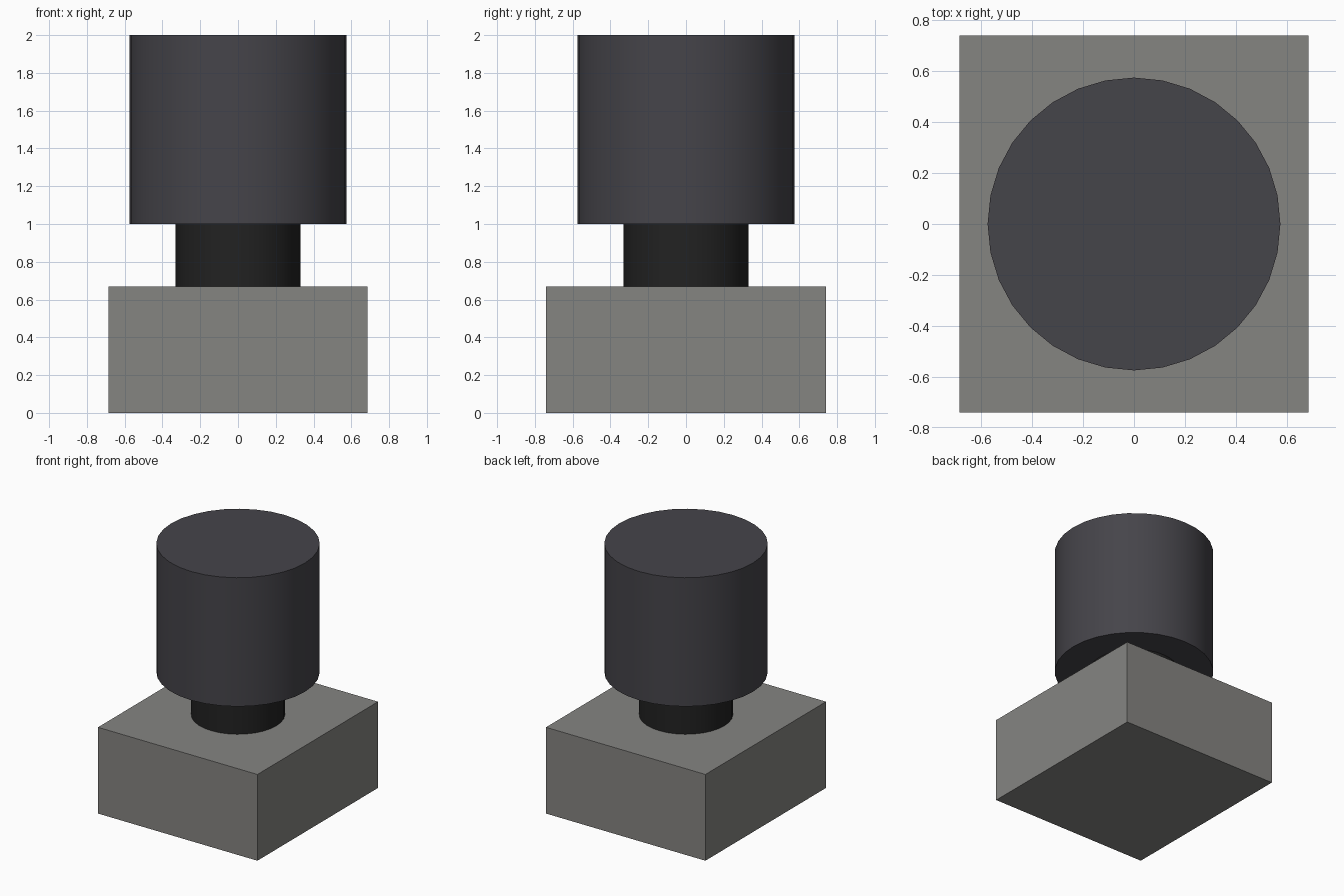
import bpy
import math

cube = bpy.data.objects.get("Cube")
if cube:
    bpy.data.objects.remove(cube, do_unlink=True)


def material(name, rgb):
    mat = bpy.data.materials.new(name)
    mat.use_nodes = True
    mat.diffuse_color = (*rgb, 1)
    mat.node_tree.nodes["Principled BSDF"].inputs["Base Color"].default_value = (*rgb, 1)
    return mat


def finish(name, mat):
    obj = bpy.context.object
    obj.name = name
    obj.data.materials.append(mat)
    return obj


def cylinder(name, radius, bottom, top, mat):
    bpy.ops.mesh.primitive_cylinder_add(
        vertices=32, radius=radius, depth=top - bottom, location=(0, 0, (bottom + top) / 2))
    finish(name, mat)
    bpy.ops.object.shade_smooth_by_angle(angle=math.radians(30))


stone_grey = material("warm grey", (0.235, 0.232, 0.222))
charcoal = material("charcoal", (0.06, 0.058, 0.068))
black = material("soft black", (0.016, 0.016, 0.016))

# Rectangular base block
bpy.ops.mesh.primitive_cube_add(size=1, location=(0, 0, 0.335))
base = finish("base_block", stone_grey)
base.scale = (1.37, 1.48, 0.67)
bpy.ops.object.transform_apply(location=False, rotation=False, scale=True)

# Narrow neck and wide drum
cylinder("neck", 0.33, 0.67, 1.0, black)
cylinder("drum", 0.575, 1.0, 2.0, charcoal)
